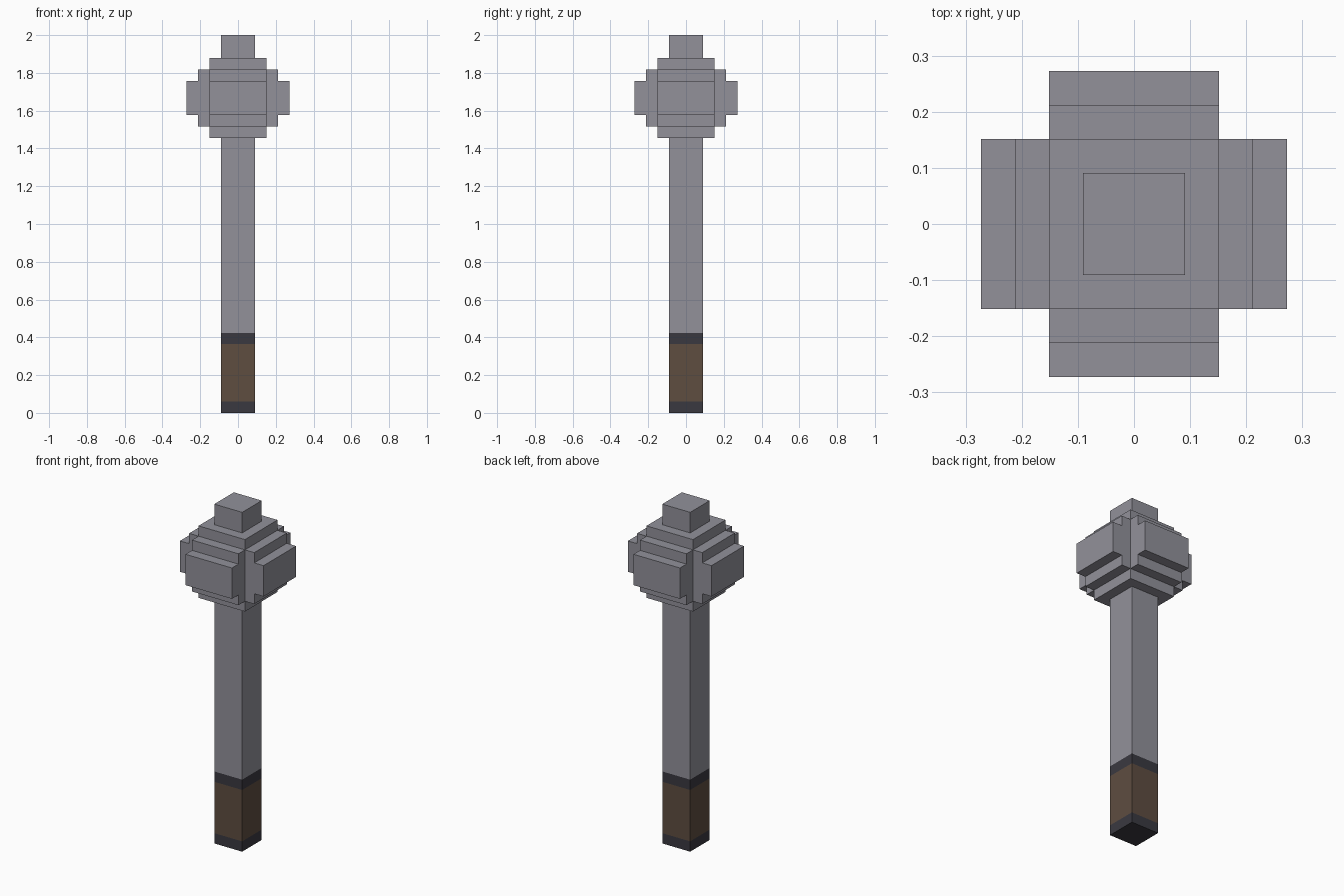
import bpy
import bmesh

cube = bpy.data.objects.get("Cube")
if cube:
    bpy.data.objects.remove(cube, do_unlink=True)

U = 2 / 33  # one block unit; the mace is 33 units tall


def material(name, rgb):
    def linear(c):
        c /= 255
        return c / 12.92 if c <= 0.04045 else ((c + 0.055) / 1.055) ** 2.4
    colour = [linear(c) for c in rgb] + [1]
    mat = bpy.data.materials.new(name)
    mat.use_nodes = True
    mat.diffuse_color = colour
    mat.node_tree.nodes["Principled BSDF"].inputs["Base Color"].default_value = colour
    return mat


steel = material("grey_steel", (146, 145, 154))
leather = material("brown_leather", (94, 77, 64))
iron = material("dark_iron", (58, 57, 64))


def block(name, low, high, mat):
    """Box between two corners given in block units."""
    bm = bmesh.new()
    bmesh.ops.create_cube(bm, size=1)
    for v in bm.verts:
        v.co = [(a if c < 0 else b) * U for c, a, b in zip(v.co, low, high)]
    mesh = bpy.data.meshes.new(name)
    bm.to_mesh(mesh)
    bm.free()
    mesh.materials.append(mat)
    obj = bpy.data.objects.new(name, mesh)
    bpy.context.collection.objects.link(obj)
    return obj


# Stacked parts along the axis: name, half width, bottom, top, material
for name, half, bottom, top, mat in [
    ("pommel", 1.5, 0, 1, iron),
    ("grip", 1.5, 1, 6, leather),
    ("collar", 1.5, 6, 7, iron),
    ("shaft", 1.5, 7, 24, steel),
    ("head_core", 2.5, 24, 31, steel),
    ("top_spike", 1.5, 31, 33, steel),
]:
    block(name, (-half, -half, bottom), (half, half, top), mat)

# Stepped flanges on the four sides of the head
for side, axis, sign in [("left", 0, 1), ("right", 0, -1), ("back", 1, 1), ("front", 1, -1)]:
    for step, inner, bottom, top in [("inner", 2.5, 25, 30), ("outer", 3.5, 26, 29)]:
        low, high = [-2.5, -2.5, bottom], [2.5, 2.5, top]
        low[axis], high[axis] = sorted((sign * inner, sign * (inner + 1)))
        block(f"{side}_flange_{step}", low, high, steel)
